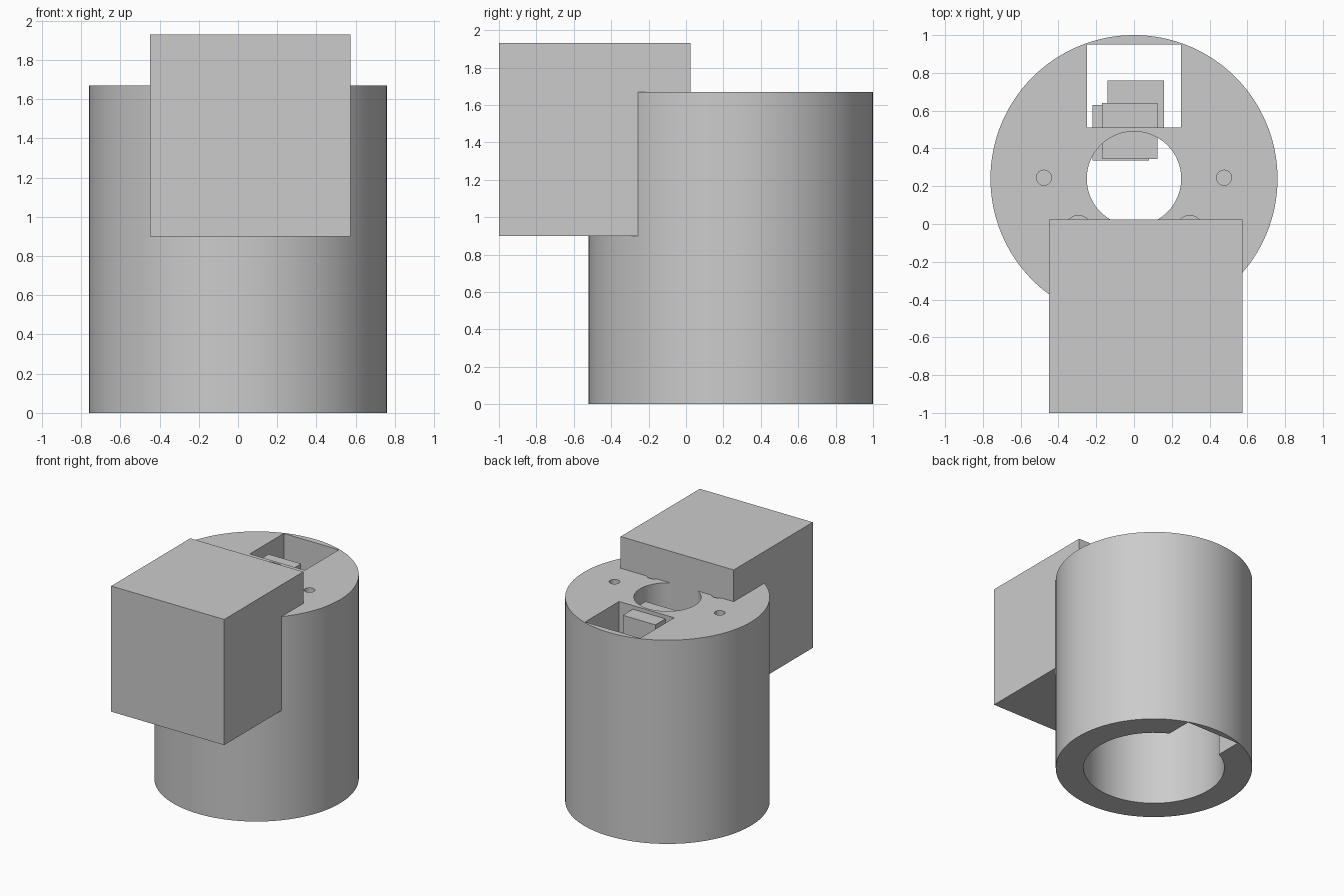
import bpy
import math

if "Cube" in bpy.data.objects:
    bpy.data.objects.remove(bpy.data.objects["Cube"])

CX, CY = 0.0, 0.24      # axis of the housing
TOP = 1.67              # height of the housing

grey = bpy.data.materials.new("plain grey")
grey.diffuse_color = (0.6, 0.6, 0.6, 1)
grey.use_nodes = True
grey.node_tree.nodes["Principled BSDF"].inputs["Base Color"].default_value = grey.diffuse_color


def box(name, x, y, z):
    """Box from (min, max) pairs."""
    bpy.ops.mesh.primitive_cube_add(size=1)
    ob = bpy.context.object
    ob.name = name
    ob.location = [(a + b) / 2 for a, b in (x, y, z)]
    ob.scale = [b - a for a, b in (x, y, z)]
    bpy.ops.object.transform_apply(location=True, rotation=False, scale=True)
    ob.data.materials.append(grey)
    return ob


def cylinder(name, x, y, r, z, sides=96):
    """Upright cylinder between two heights."""
    bpy.ops.mesh.primitive_cylinder_add(vertices=sides, radius=r, depth=z[1] - z[0],
                                        location=(x, y, (z[0] + z[1]) / 2))
    ob = bpy.context.object
    ob.name = name
    bpy.ops.object.transform_apply(location=True, rotation=False, scale=True)
    ob.data.materials.append(grey)
    return ob


def cut(target, cutter):
    """Subtract the cutter, then remove it."""
    mod = target.modifiers.new("cut", 'BOOLEAN')
    mod.operation = 'DIFFERENCE'
    mod.solver = 'EXACT'
    mod.object = cutter
    bpy.context.view_layer.objects.active = target
    bpy.ops.object.modifier_apply(modifier=mod.name)
    bpy.data.objects.remove(cutter, do_unlink=True)


# Round housing: wide bore from below, narrow opening through the top plate
housing = cylinder("housing", CX, CY, 0.76, (0, TOP), 128)
cut(housing, cylinder("bore_cutter", CX, CY, 0.545, (-0.1, TOP - 0.25)))
cut(housing, cylinder("opening_cutter", CX, CY, 0.25, (1.2, TOP + 0.1)))

# Rectangular cable slot running the full height at the back
cut(housing, box("slot_cutter", (-0.25, 0.25), (0.51, 0.95), (-0.1, TOP + 0.1)))

# Blind screw holes in the top plate
for side in (-1, 1):
    cut(housing, cylinder("screw_cutter", side * 0.477, 0.245, 0.04, (TOP - 0.12, TOP + 0.1), 32))
    cut(housing, cylinder("seat_cutter", side * 0.295, -0.025, 0.07, (TOP - 0.12, TOP + 0.1), 32))

bpy.ops.object.select_all(action='DESELECT')
housing.select_set(True)
bpy.context.view_layer.objects.active = housing
bpy.ops.object.shade_smooth_by_angle(angle=math.radians(30))

# Large block set into the front of the housing
box("front_block", (-0.45, 0.575), (-1.0, 0.025), (0.90, 1.93))

# Small blocks stacked inside the slot
box("upper_inner_block", (-0.17, 0.125), (0.345, 0.64), (1.34, 1.64))
box("middle_inner_block", (-0.22, 0.08), (0.335, 0.63), (1.04, 1.34))
box("lower_inner_block", (-0.14, 0.16), (0.46, 0.76), (0.74, 1.04))
